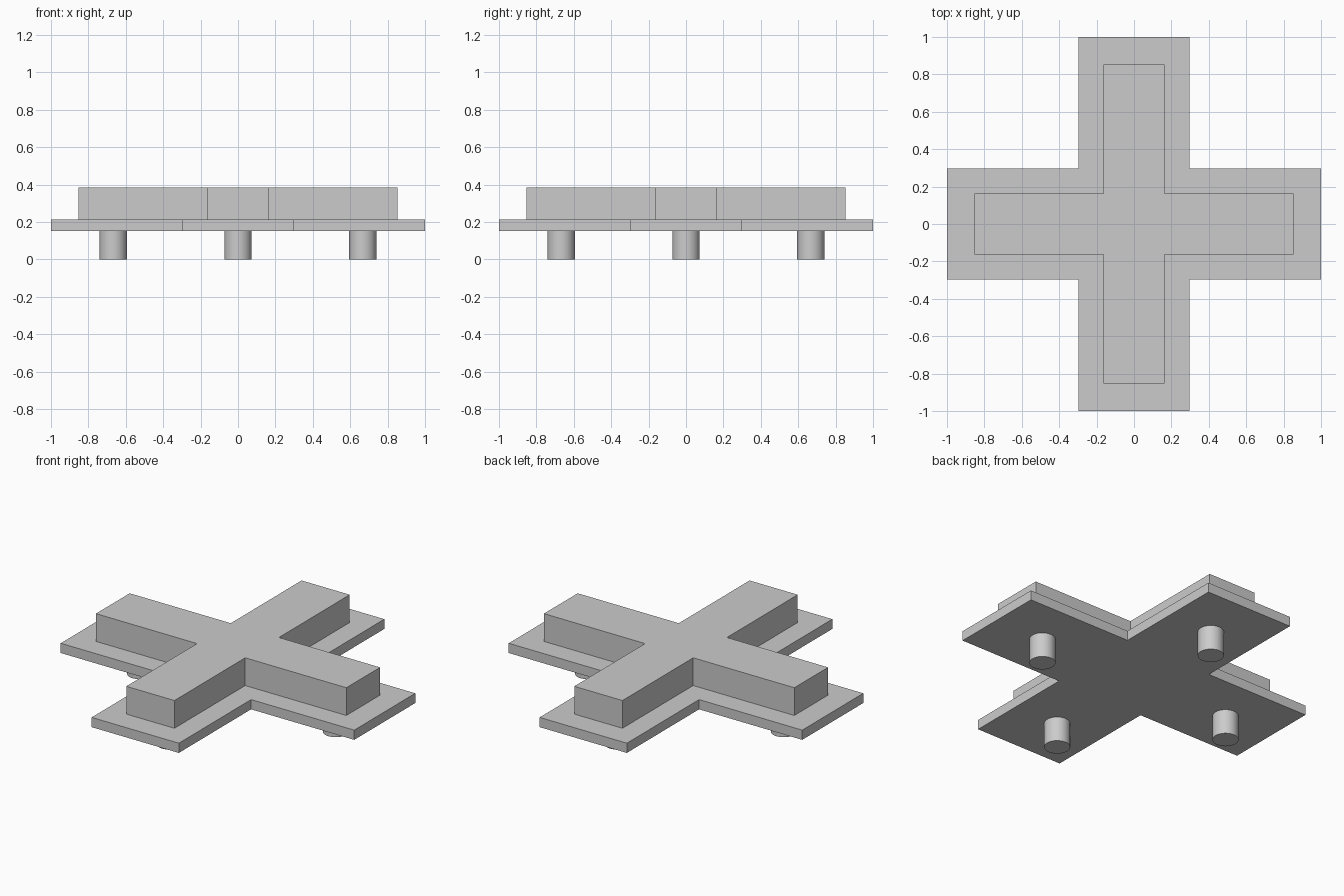
import bpy
import bmesh
import math

cube = bpy.data.objects.get("Cube")
if cube:
    bpy.data.objects.remove(cube, do_unlink=True)

grey = bpy.data.materials.new("plain_grey")
grey.use_nodes = True
colour = (0.6, 0.6, 0.6, 1)
grey.diffuse_color = colour
grey.node_tree.nodes["Principled BSDF"].inputs["Base Color"].default_value = colour


def cross_prism(name, reach, half, bottom, top):
    """Plus-shaped slab with arms of the given reach and half width."""
    corner = [(reach, -half), (reach, half), (half, half)]
    bm = bmesh.new()
    verts = []
    for turn in range(4):
        c, s = round(math.cos(turn * math.pi / 2)), round(math.sin(turn * math.pi / 2))
        verts += [bm.verts.new((c * x - s * y, s * x + c * y, bottom)) for x, y in corner]
    face = bm.faces.new(verts)
    raised = bmesh.ops.extrude_face_region(bm, geom=[face], use_keep_orig=True)["geom"]
    moved = [v for v in raised if isinstance(v, bmesh.types.BMVert)]
    bmesh.ops.translate(bm, verts=moved, vec=(0, 0, top - bottom))
    bmesh.ops.recalc_face_normals(bm, faces=bm.faces)
    mesh = bpy.data.meshes.new(name)
    bm.to_mesh(mesh)
    bm.free()
    mesh.materials.append(grey)
    obj = bpy.data.objects.new(name, mesh)
    bpy.context.collection.objects.link(obj)


# Wide base plate and narrower raised block
cross_prism("base_plate", 1.0, 0.297, 0.152, 0.212)
cross_prism("raised_block", 0.853, 0.164, 0.212, 0.383)

# One round foot under each arm
feet = {"left_foot": (1, 0), "right_foot": (-1, 0), "front_foot": (0, -1), "back_foot": (0, 1)}
for name, (x, y) in feet.items():
    bpy.ops.mesh.primitive_cylinder_add(vertices=48, radius=0.073, depth=0.152,
                                        location=(x * 0.667, y * 0.667, 0.076))
    foot = bpy.context.object
    foot.name = name
    foot.data.materials.append(grey)
    bpy.ops.object.shade_smooth_by_angle(angle=math.radians(30))
